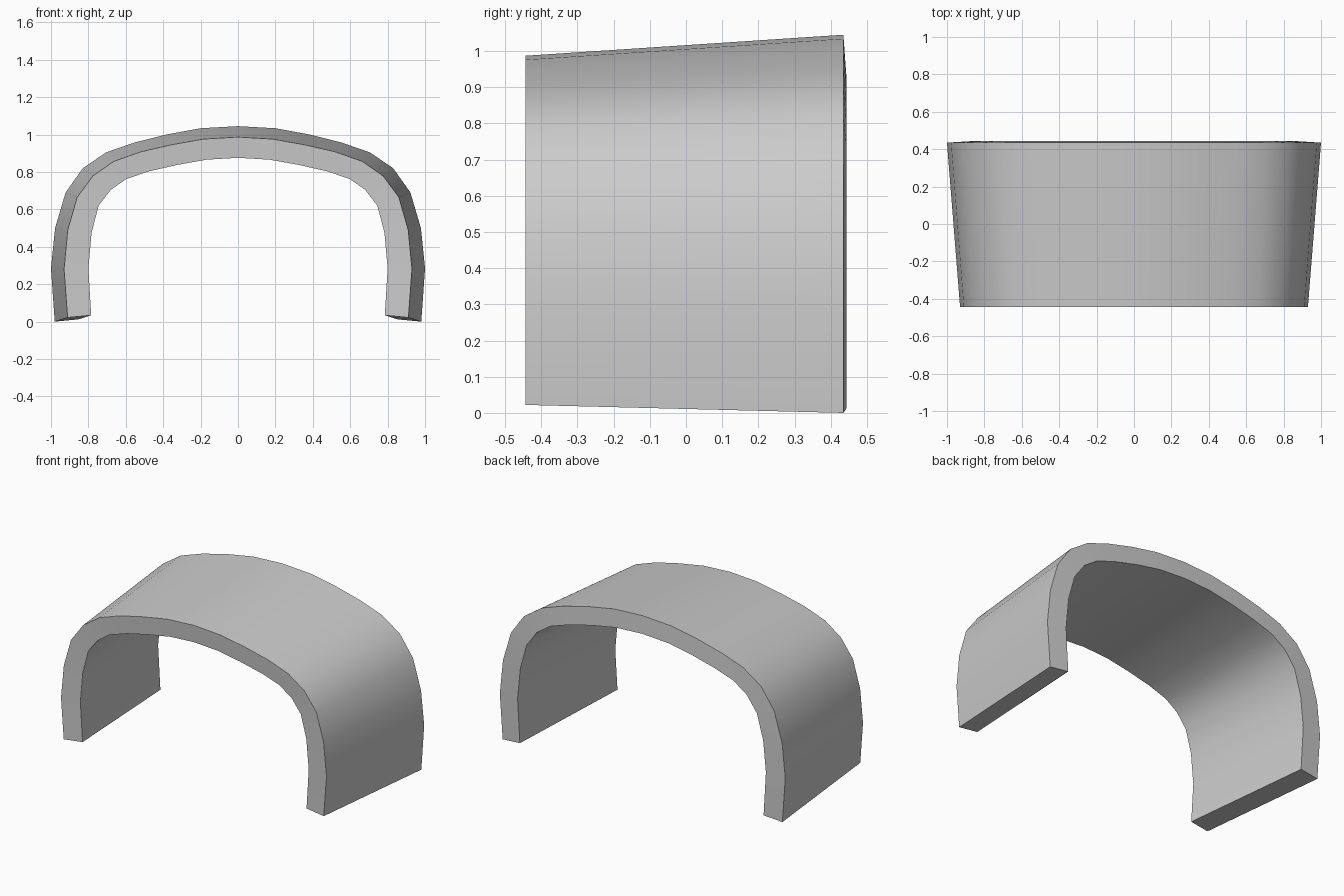
import bpy, bmesh, math

if "Cube" in bpy.data.objects:
    bpy.data.objects.remove(bpy.data.objects["Cube"], do_unlink=True)

# plain grey material
grey = bpy.data.materials.new("plain grey")
grey.use_nodes = True
colour = (0.6, 0.6, 0.6, 1)
grey.diffuse_color = colour
grey.node_tree.nodes["Principled BSDF"].inputs["Base Color"].default_value = colour

# half profiles (x, z) from the crown down to the foot
outer_back = [(0, 1.045), (0.2, 1.034), (0.385, 1.0), (0.555, 0.957), (0.705, 0.905),
              (0.83, 0.82), (0.922, 0.69), (0.978, 0.5), (1.0, 0.285), (0.98, 0.0)]
outer_front = [(0, 0.987), (0.186, 0.976), (0.36, 0.945), (0.52, 0.908), (0.662, 0.858),
               (0.775, 0.78), (0.86, 0.665), (0.91, 0.49), (0.93, 0.28), (0.911, 0.022)]
inner_front = [(0, 0.876), (0.168, 0.866), (0.325, 0.838), (0.475, 0.804), (0.597, 0.763),
               (0.68, 0.705), (0.745, 0.62), (0.783, 0.475), (0.8, 0.285), (0.785, 0.034)]
# the rear inner edge keeps the wall thickness of the front
inner_back = [(bx + ix - fx, bz + iz - fz) for (bx, bz), (fx, fz), (ix, iz)
              in zip(outer_back, outer_front, inner_front)]


def full_arch(half):
    return [(-x, z) for x, z in reversed(half[1:])] + half


# loft the four rims into a closed, flared wall
bm = bmesh.new()
rims = [[bm.verts.new((x, y, z)) for x, z in full_arch(half)]
        for half, y in ((outer_front, -0.443), (outer_back, 0.435),
                        (inner_back, 0.443), (inner_front, -0.435))]
for a, b in zip(rims, rims[1:] + rims[:1]):
    for i in range(len(a) - 1):
        bm.faces.new((a[i], a[i + 1], b[i + 1], b[i]))
# feet
bm.faces.new([r[0] for r in rims])
bm.faces.new([r[-1] for r in rims])
bmesh.ops.recalc_face_normals(bm, faces=bm.faces)
mesh = bpy.data.meshes.new("flared_arch")
bm.to_mesh(mesh)
bm.free()
mesh.materials.append(grey)
arch = bpy.data.objects.new("flared_arch", mesh)
bpy.context.collection.objects.link(arch)

# smooth along the curve, crisp at the rims
bpy.ops.object.select_all(action='DESELECT')
arch.select_set(True)
bpy.context.view_layer.objects.active = arch
bpy.ops.object.shade_smooth_by_angle(angle=math.radians(40))
